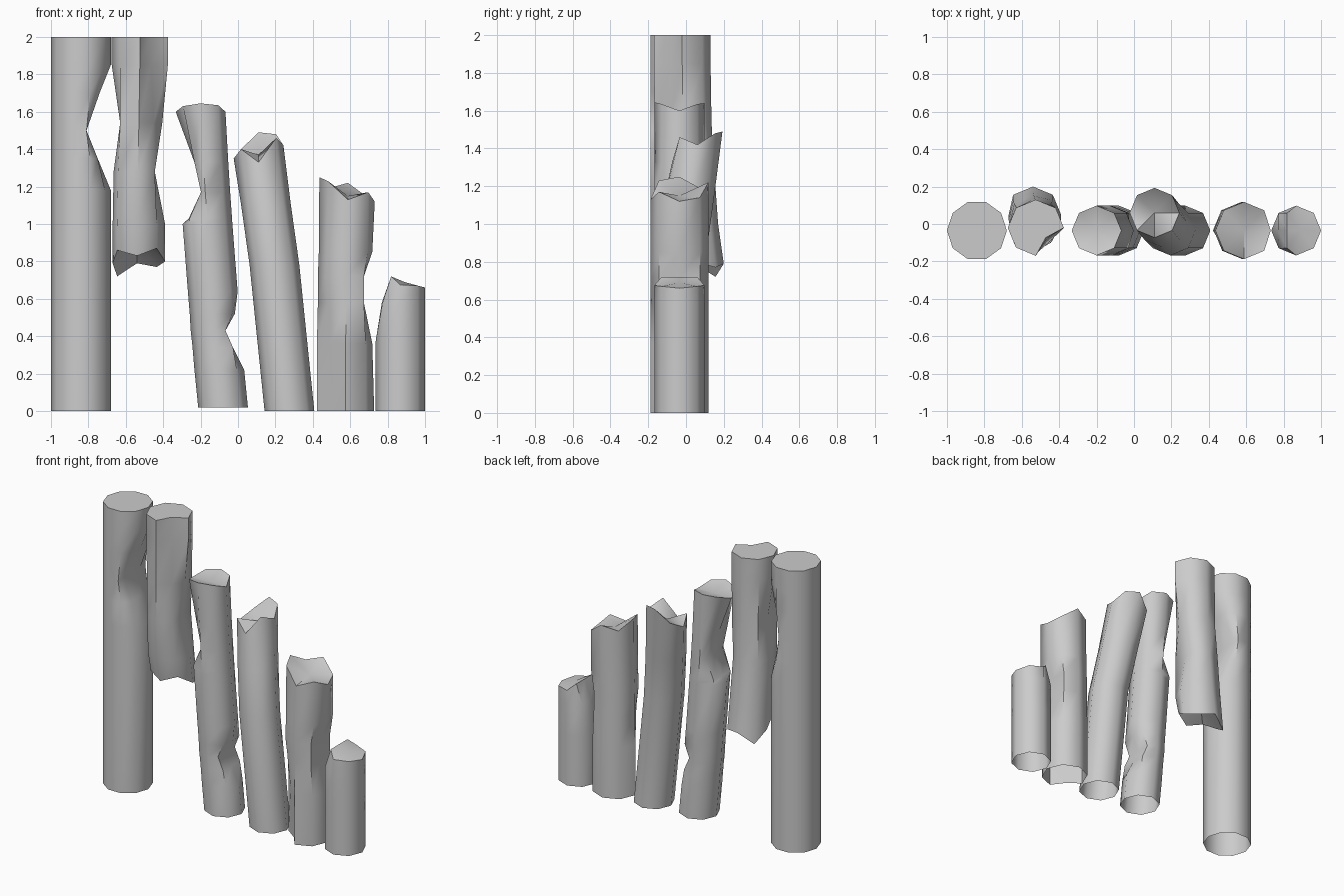
import bpy, bmesh, math

old = bpy.data.objects.get("Cube")
if old:
    bpy.data.objects.remove(old, do_unlink=True)

GREY = (0.6, 0.6, 0.6, 1)
mat = bpy.data.materials.new("weathered_grey")
mat.use_nodes = True
mat.diffuse_color = GREY
mat.node_tree.nodes["Principled BSDF"].inputs["Base Color"].default_value = GREY


def log(name, r, rings, top, top_mid, sides=8, groove=None, bottom=None, bottom_mid=None):
    """Loft a broken log. Each ring is (z, x, y, left cut, right cut, groove radius factor)."""
    bm = bmesh.new()
    loops = []
    for n, ring in enumerate(rings):
        z, cx, cy, left, right, dent = (tuple(ring) + (0, 0, 1))[:6] if len(ring) < 6 else ring
        loop = []
        for i in range(sides):
            a = math.tau * i / sides
            rad = r * (dent if i == groove else 1)
            x = min(max(rad * math.cos(a), left - r), r - right)
            h = z
            if n == 0 and bottom:
                h = bottom[i]
            if n == len(rings) - 1:
                h = top[i]
            loop.append(bm.verts.new((cx + x, cy + rad * math.sin(a), h)))
        loops.append(loop)
    for low, high in zip(loops, loops[1:]):
        for i in range(sides):
            j = (i + 1) % sides
            bm.faces.new((low[i], low[j], high[j], high[i]))

    # splintered ends; standing logs stay open underneath
    def cap(loop, ring, height):
        mid = bm.verts.new((sum(v.co.x for v in loop) / sides, ring[2], height))
        for i in range(sides):
            bm.faces.new((loop[i], loop[(i + 1) % sides], mid))
    cap(loops[-1], rings[-1], top_mid)
    if bottom:
        cap(loops[0][::-1], rings[0], bottom_mid)
    mesh = bpy.data.meshes.new(name)
    bm.to_mesh(mesh)
    bm.free()
    mesh.materials.append(mat)
    ob = bpy.data.objects.new(name, mesh)
    bpy.context.collection.objects.link(ob)
    bpy.ops.object.select_all(action="DESELECT")
    ob.select_set(True)
    bpy.context.view_layer.objects.active = ob
    bpy.ops.object.shade_smooth_by_angle(angle=math.radians(55))
    return ob


Y = -0.035

# Tall post with a notch on its inner side
log("tall_post", 0.16,
    [(0, -0.84, Y, 0, 0), (1.18, -0.84, Y, 0, 0), (1.35, -0.84, Y, 0, 0.07),
     (1.5, -0.84, Y, 0, 0.13), (1.7, -0.84, Y, 0, 0.06), (1.85, -0.84, Y, 0, 0),
     (2, -0.84, Y, 0, 0)],
    [2] * 10, 2, sides=10)

# Hanging log, snapped off below and split along the front
log("hanging_log", 0.15,
    [(0.8, -0.54, 0.05, 0.02, 0, 1), (1.0, -0.54, 0.02, 0.02, 0, 1),
     (1.28, -0.535, 0, 0.02, 0.06, 0.95), (1.54, -0.53, -0.015, 0.05, 0.025, 0.75),
     (1.85, -0.525, -0.02, 0, 0, 0.55), (2, -0.525, -0.02, 0, 0, 0.5)],
    [2] * 8, 2, groove=7,
    bottom=[0.8, 0.77, 0.79, 0.72, 0.79, 0.86, 0.83, 0.87], bottom_mid=0.92)

# Leaning log with notches on both sides
log("notched_log", 0.133,
    [(0.02, -0.08, Y), (0.22, -0.1, Y), (0.34, -0.11, Y, 0, 0.05),
     (0.43, -0.12, Y, 0, 0.08), (0.52, -0.125, Y, 0, 0.025), (0.64, -0.135, Y),
     (1.0, -0.163, Y), (1.03, -0.165, Y, 0.035), (1.17, -0.175, Y, 0.11),
     (1.33, -0.185, Y, 0.085), (1.6, -0.2, Y)],
    [1.6, 1.635, 1.64, 1.63, 1.6, 1.63, 1.645, 1.635], 1.6)

# Log bending sideways and back
log("bent_log", 0.133,
    [(0, 0.275, Y), (0.78, 0.195, Y), (1.1, 0.15, 0.01), (1.4, 0.11, 0.06)],
    [1.42, 1.48, 1.49, 1.4, 1.35, 1.4, 1.33, 1.46], 1.37)

# Short thick log, split low on one side
log("split_log", 0.153,
    [(0, 0.575, Y, 0, 0, 0.6), (0.36, 0.575, Y, 0, 0.01, 0.75),
     (0.58, 0.58, Y, 0, 0.06, 0.9), (0.72, 0.58, Y, 0, 0.06, 1),
     (0.85, 0.585, Y, 0, 0.02, 1), (1.15, 0.588, Y, 0, 0.01, 1)],
    [1.12, 1.14, 1.22, 1.19, 1.25, 1.23, 1.13, 1.17], 1.15, groove=5)

# Stump with a slanted shoulder
log("stump", 0.133,
    [(0, 0.867, Y), (0.36, 0.867, Y), (0.58, 0.867, Y, 0.035), (0.7, 0.867, Y, 0.085)],
    [0.66, 0.67, 0.675, 0.72, 0.72, 0.72, 0.675, 0.67], 0.69)
